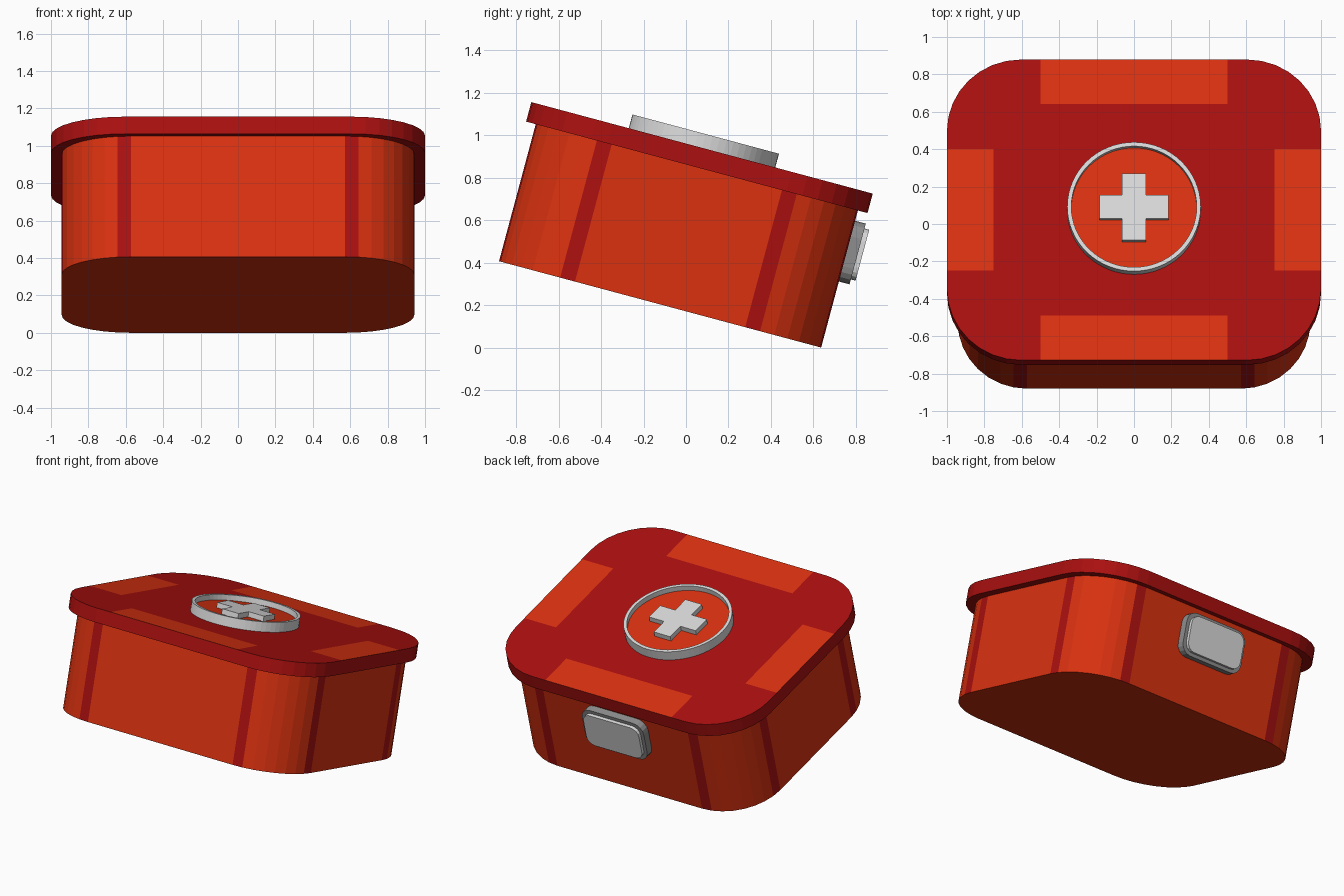
import bpy, bmesh, math
from mathutils import Matrix, Vector

if "Cube" in bpy.data.objects:
    bpy.data.objects.remove(bpy.data.objects["Cube"])

# The whole kit is modelled upright, then tipped back by 15 degrees
TILT = Matrix.Translation((0, -0.122, 0.203)) @ Matrix.Rotation(math.radians(-15), 4, 'X')


def material(name, rgb):
    m = bpy.data.materials.new(name)
    m.diffuse_color = (*rgb, 1)
    m.use_nodes = True
    m.node_tree.nodes["Principled BSDF"].inputs["Base Color"].default_value = m.diffuse_color
    return m


ORANGE = material("orange red", (0.70, 0.031, 0.005))
RED = material("deep red", (0.41, 0.005, 0.005))
LIGHT = material("light grey", (0.70, 0.70, 0.70))
GREY = material("mid grey", (0.27, 0.27, 0.27))


def rounded_rect(hx, hy, r, seg):
    pts = []
    for k, (sx, sy) in enumerate([(1, 1), (-1, 1), (-1, -1), (1, -1)]):
        for i in range(seg + 1):
            a = math.pi / 2 * (k + i / seg)
            pts.append((sx * (hx - r) + r * math.cos(a), sy * (hy - r) + r * math.sin(a)))
    return pts


def circle(r, n=64):
    return [(r * math.cos(2 * math.pi * i / n), r * math.sin(2 * math.pi * i / n)) for i in range(n)]


def prism(pts, z0, z1):
    bm = bmesh.new()
    face = bm.faces.new([bm.verts.new((x, y, z0)) for x, y in pts])
    new = bmesh.ops.extrude_face_region(bm, geom=[face])["geom"]
    bmesh.ops.translate(bm, vec=(0, 0, z1 - z0), verts=[v for v in new if isinstance(v, bmesh.types.BMVert)])
    bmesh.ops.recalc_face_normals(bm, faces=bm.faces)
    return bm


def finish(name, bm, mats, place=Matrix.Identity(4)):
    mesh = bpy.data.meshes.new(name)
    bm.to_mesh(mesh)
    bm.free()
    for m in mats:
        mesh.materials.append(m)
    ob = bpy.data.objects.new(name, mesh)
    bpy.context.collection.objects.link(ob)
    ob.matrix_world = TILT @ place
    return ob


# Body: the first and last strip of each rounded corner is a dark stripe
SEG = 8
bm = prism(rounded_rect(0.943, 0.785, 0.37, SEG), 0, 0.668)
bm.normal_update()
for f in bm.faces:
    if abs(f.normal.z) < 0.5:
        a = math.degrees(math.atan2(f.normal.y, f.normal.x)) % 90
        off = min(a, 90 - a)
        f.material_index = 1 if 1 < off < 90 / SEG else 0
finish("case_body", bm, [ORANGE, RED])

# Lid: top cut into panels, with an orange patch at the middle of each edge
bm = prism(rounded_rect(1.0, 0.832, 0.395, SEG), 0.668, 0.763)
for axis, d in (((1, 0, 0), 0.5), ((1, 0, 0), 0.75), ((0, 1, 0), 0.585), ((0, 1, 0), 0.336)):
    for s in (-1, 1):
        bmesh.ops.bisect_plane(bm, geom=bm.verts[:] + bm.edges[:] + bm.faces[:],
                               plane_co=Vector(axis) * d * s, plane_no=axis)
bm.normal_update()
for f in bm.faces:
    c = f.calc_center_median()
    x, y = abs(c.x), abs(c.y)
    if f.normal.z > 0.5 and ((x < 0.5 and y > 0.585) or (x > 0.75 and y < 0.336)):
        f.material_index = 1
finish("lid", bm, [RED, ORANGE])

# Badge: raised ring with a sunken orange disc
TOP = 0.763
bm = prism(circle(0.357), TOP, TOP + 0.067)
bm.normal_update()
cap = next(f for f in bm.faces if f.normal.z > 0.5)
bmesh.ops.inset_region(bm, faces=[cap], thickness=0.022)
new = bmesh.ops.extrude_face_region(bm, geom=[cap])["geom"]
bmesh.ops.translate(bm, vec=(0, 0, -0.037), verts=[v for v in new if isinstance(v, bmesh.types.BMVert)])
for f in [g for g in new if isinstance(g, bmesh.types.BMFace)]:
    f.material_index = 1
if cap.is_valid:
    bm.faces.remove(cap)
bmesh.ops.recalc_face_normals(bm, faces=bm.faces)
finish("badge_ring", bm, [LIGHT, ORANGE])

# Cross on the badge
w, l = 0.065, 0.185
quarter = [(l, -w), (l, w), (w, w)]
pts = []
for k in range(4):
    for x, y in quarter:
        for _ in range(k):
            x, y = -y, x
        pts.append((x, y))
finish("badge_cross", prism(pts, TOP + 0.03, TOP + 0.065), [LIGHT])

# Latch on the back: two stacked rounded plates
back = Matrix.Translation((0, 0.785, 0.47)) @ Matrix.Rotation(math.radians(-90), 4, 'X')
finish("latch_base", prism(rounded_rect(0.245, 0.148, 0.075, 4), -0.01, 0.052), [GREY], back)
finish("latch_button", prism(rounded_rect(0.22, 0.124, 0.06, 4), 0.04, 0.075), [LIGHT], back)
